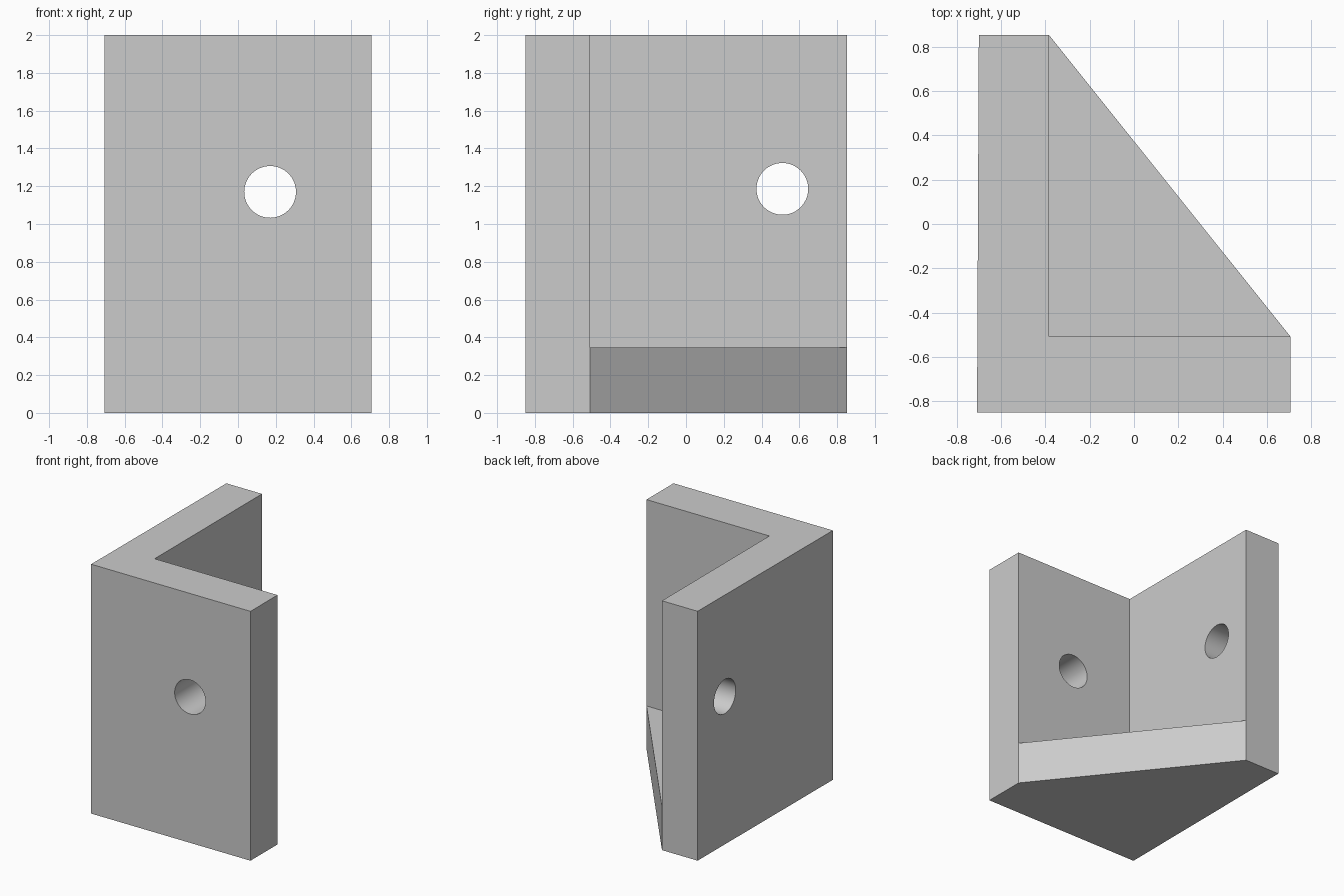
import bpy
import bmesh
from math import pi, radians

cube = bpy.data.objects.get("Cube")
if cube:
    bpy.data.objects.remove(cube, do_unlink=True)

grey = bpy.data.materials.new("light grey")
grey.use_nodes = True
COLOUR = (0.6, 0.6, 0.6, 1)
grey.diffuse_color = COLOUR
grey.node_tree.nodes["Principled BSDF"].inputs["Base Color"].default_value = COLOUR


def prism(name, outline, height):
    """Extrude a flat outline upward from the ground."""
    bm = bmesh.new()
    base = bm.faces.new([bm.verts.new((x, y, 0)) for x, y in outline])
    out = bmesh.ops.extrude_face_region(bm, geom=[base])
    top = [v for v in out["geom"] if isinstance(v, bmesh.types.BMVert)]
    bmesh.ops.translate(bm, verts=top, vec=(0, 0, height))
    bmesh.ops.recalc_face_normals(bm, faces=bm.faces)
    mesh = bpy.data.meshes.new(name)
    bm.to_mesh(mesh)
    bm.free()
    mesh.materials.append(grey)
    obj = bpy.data.objects.new(name, mesh)
    bpy.context.collection.objects.link(obj)
    return obj


def drill(name, location, rotation):
    """Round cutter for a bolt hole."""
    bpy.ops.mesh.primitive_cylinder_add(vertices=64, radius=0.137, depth=0.8,
                                        location=location, rotation=rotation)
    obj = bpy.context.object
    obj.name = name
    obj.hide_render = True
    obj.data.materials.append(grey)
    return obj


def combine(target, tool, operation):
    bpy.context.view_layer.objects.active = target
    mod = target.modifiers.new(operation.lower(), "BOOLEAN")
    mod.operation = operation
    mod.solver = "EXACT"
    mod.object = tool
    bpy.ops.object.modifier_apply(modifier=mod.name)
    bpy.data.objects.remove(tool, do_unlink=True)


# Two upright walls meeting at a corner
BACK, FRONT, INNER_Y = 0.853, -0.85, -0.508
LEFT, RIGHT, INNER_X = -0.708, 0.706, -0.384
bracket = prism("corner_bracket", [
    (LEFT, FRONT), (RIGHT, FRONT), (RIGHT, INNER_Y),
    (INNER_X, INNER_Y), (INNER_X, BACK), (LEFT + 0.008, BACK)], 2.0)

# Triangular floor gusset, its corner buried in the walls
gusset = prism("floor_gusset", [
    (INNER_X, BACK), (-0.55, -0.68), (RIGHT, INNER_Y)], 0.345)
combine(bracket, gusset, "UNION")

# Bolt hole through each wall
combine(bracket, drill("front_hole", (0.17, -0.68, 1.17), (pi / 2, 0, 0)), "DIFFERENCE")
combine(bracket, drill("side_hole", (-0.55, 0.51, 1.186), (0, pi / 2, 0)), "DIFFERENCE")

# Smooth hole walls with sharp rims
bpy.ops.object.select_all(action="DESELECT")
bracket.select_set(True)
bpy.context.view_layer.objects.active = bracket
bpy.ops.object.shade_smooth_by_angle(angle=radians(30))
